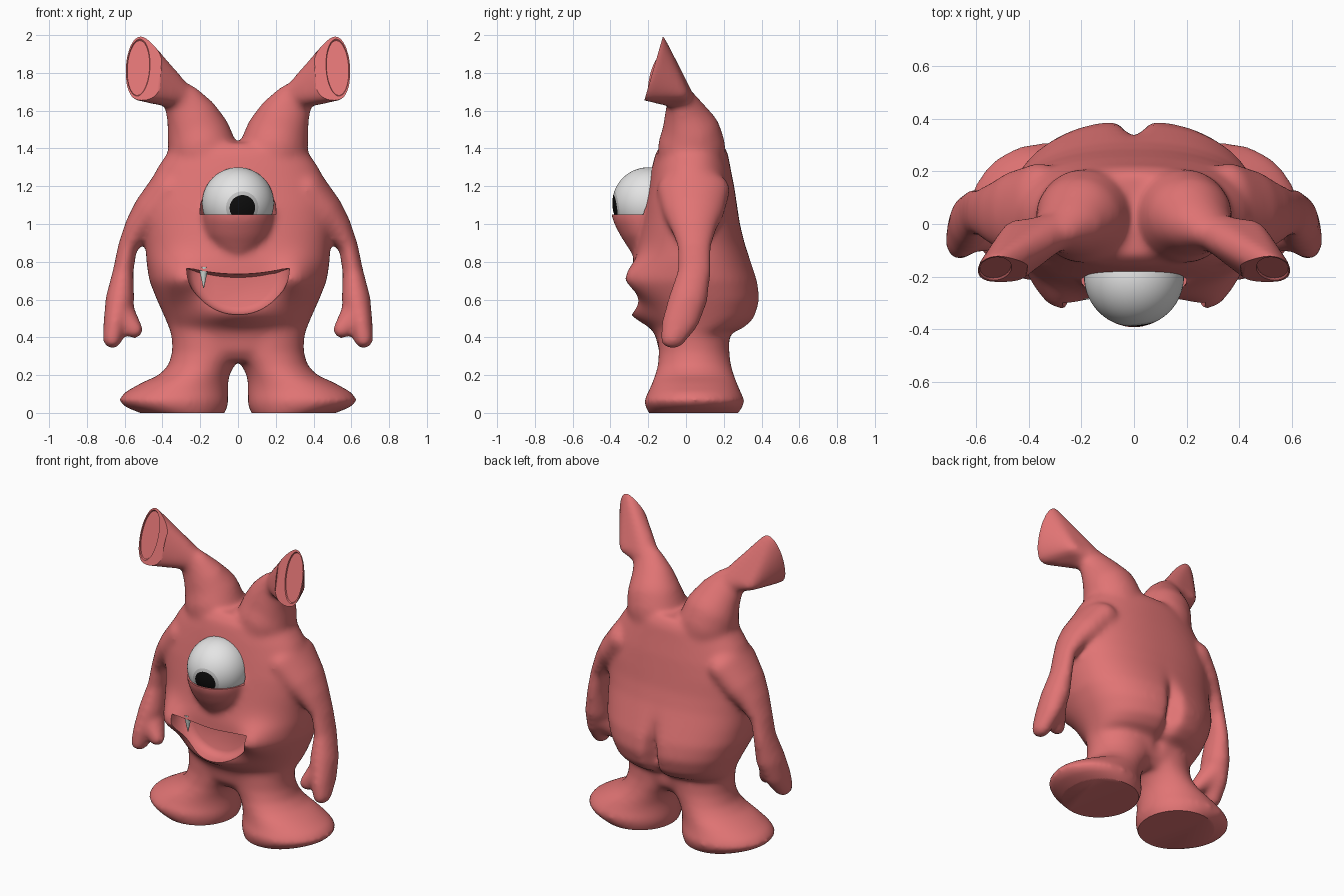
import bpy, bmesh, math
from mathutils import Matrix, Vector

if "Cube" in bpy.data.objects:
    bpy.data.objects.remove(bpy.data.objects["Cube"])


def material(name, r, g, b):
    m = bpy.data.materials.new(name)
    m.use_nodes = True
    m.diffuse_color = (r, g, b, 1)
    m.node_tree.nodes["Principled BSDF"].inputs["Base Color"].default_value = (r, g, b, 1)
    return m


PINK = material("coral skin", 0.75, 0.175, 0.175)
WHITE = material("eye white", 0.78, 0.78, 0.78)
GREY = material("iris grey", 0.55, 0.55, 0.55)
BLACK = material("pupil black", 0.004, 0.004, 0.004)
IVORY = material("tooth ivory", 0.72, 0.8, 0.76)


def make_object(name, bm, *mats):
    bmesh.ops.recalc_face_normals(bm, faces=bm.faces)
    mesh = bpy.data.meshes.new(name)
    bm.to_mesh(mesh)
    bm.free()
    for m in mats:
        mesh.materials.append(m)
    ob = bpy.data.objects.new(name, mesh)
    bpy.context.collection.objects.link(ob)
    return ob


def skin(bm, rings):
    """Closed surface through rings of points."""
    rows = [[bm.verts.new(p) for p in ring] for ring in rings]
    n = len(rows[0])
    for a, b in zip(rows, rows[1:]):
        for i in range(n):
            j = (i + 1) % n
            bm.faces.new((a[i], a[j], b[j], b[i]))
    bm.faces.new(rows[0][::-1])
    bm.faces.new(rows[-1])


def loft(bm, sections, side=1, power=2.0, n=40, sculpt=None):
    """Stack horizontal ovals given as (z, x0, x1, y0, y1)."""
    def bend(v):
        return math.copysign(abs(v) ** (2 / power), v)
    rings = []
    for z, x0, x1, y0, y1 in sections:
        ring = []
        for i in range(n):
            t = math.tau * i / n
            x = side * ((x0 + x1) / 2 + (x1 - x0) / 2 * bend(math.cos(t)))
            y = (y0 + y1) / 2 + (y1 - y0) / 2 * bend(math.sin(t))
            ring.append((x, sculpt(x, y, z) if sculpt else y, z))
        rings.append(ring)
    skin(bm, rings)


def bump(u, v):
    return math.exp(-u * u - v * v)


def torso_sculpt(x, y, z):
    """Cheeks and chin pushed out in front, a cleft pressed in behind."""
    if y < 0:
        push = 0.095 * bump((abs(x) - 0.31) / 0.11, (z - 0.71) / 0.1) + 0.08 * bump(x / 0.2, (z - 0.53) / 0.07)
        return y - push * min(1, -y / 0.1)
    return y - 0.1 * bump(x / 0.035, (z - 0.58) / 0.15) * min(1, y / 0.1)


def blob(bm, c, r):
    grow = Vector(r) + Vector((0.006, 0.006, 0.006))
    bmesh.ops.create_icosphere(bm, subdivisions=3, radius=1,
                               matrix=Matrix.Translation(c) @ Matrix.Diagonal(grow).to_4x4())


def limb(bm, side, points, steps=6):
    """Chain of blobs through (x, y, z, rx, ry)."""
    for a, b in zip(points, points[1:]):
        for k in range(steps + 1):
            x, y, z, rx, ry = Vector(a).lerp(Vector(b), k / steps)
            blob(bm, (side * x, y, z), (rx, ry, rx))


def cup_frame(side):
    """Local frame of the ear opening, z pointing out of it."""
    up = Vector((-0.01 * side, 0.05, 0.172)).normalized()
    out = Vector((1, 0, 0)).cross(up).normalized()
    across = up.cross(out)
    m = Matrix((across, up, out)).transposed().to_4x4()
    return Matrix.Translation((0.527 * side, -0.17, 1.828)) @ m


def ear_cup(side):
    """Flared cup: hull of the opening and the stalk end, as a mesh."""
    cup = bmesh.new()
    blob(cup, (0.32 * side, -0.035, 1.68), (0.085, 0.065, 0.065))
    blob(cup, (0.46 * side, -0.03, 1.69), (0.035, 0.04, 0.03))
    for i in range(40):
        t = math.tau * i / 40
        for h in (0, 0.05):
            cup.verts.new(cup_frame(side) @ Vector((0.072 * math.cos(t), 0.184 * math.sin(t), h)))
    points = [v.co.copy() for v in cup.verts]
    cup.clear()
    for p in points:
        cup.verts.new(p)
    bmesh.ops.convex_hull(cup, input=cup.verts[:])
    bmesh.ops.delete(cup, geom=[v for v in cup.verts if not v.link_faces], context="VERTS")
    mesh = bpy.data.meshes.new("ear_cup")
    cup.to_mesh(mesh)
    cup.free()
    return mesh


# Torso
bm = bmesh.new()
torso = [(0.27, 0.25, -0.1, 0.17), (0.33, 0.34, -0.145, 0.22), (0.42, 0.355, -0.16, 0.24),
         (0.45, 0.365, -0.17, 0.31), (0.5, 0.385, -0.205, 0.365), (0.6, 0.43, -0.255, 0.395),
         (0.7, 0.47, -0.285, 0.38), (0.8, 0.485, -0.28, 0.345), (0.9, 0.49, -0.26, 0.31),
         (1.0, 0.5, -0.24, 0.285), (1.1, 0.505, -0.22, 0.27), (1.2, 0.475, -0.2, 0.255),
         (1.3, 0.425, -0.18, 0.235), (1.38, 0.37, -0.16, 0.22), (1.43, 0.26, -0.12, 0.19)]
dense = [Vector(a).lerp(Vector(b), k / 4) for a, b in zip(torso, torso[1:]) for k in range(4)] + [torso[-1]]
loft(bm, [(z, -w, w, f, b) for z, w, f, b in dense], power=2.3, n=120, sculpt=torso_sculpt)

# Lower eyelid pouch
lid = [(0.83, 0.08, -0.28), (0.87, 0.14, -0.305), (0.94, 0.178, -0.35), (1.02, 0.19, -0.39), (1.09, 0.192, -0.4)]
loft(bm, [(z, -w, w, f, 0) for z, w, f in lid])

for s in (1, -1):
    # Legs with broad feet
    loft(bm, [(-0.03, 0.085, 0.42, -0.17, 0.25), (0.0, 0.07, 0.52, -0.2, 0.28),
              (0.03, 0.055, 0.595, -0.215, 0.3),
              (0.065, 0.05, 0.635, -0.226, 0.312), (0.11, 0.052, 0.6, -0.2, 0.29),
              (0.16, 0.052, 0.51, -0.18, 0.27), (0.2, 0.045, 0.42, -0.165, 0.255),
              (0.25, 0.02, 0.37, -0.15, 0.24), (0.32, -0.05, 0.35, -0.145, 0.23),
              (0.42, -0.1, 0.35, -0.15, 0.23)], s)
    # Arm, long finger and thumb
    limb(bm, s, [(0.36, 0.04, 1.18, 0.11, 0.19), (0.45, 0.04, 1.07, 0.1, 0.16),
                 (0.52, 0.04, 0.99, 0.073, 0.12),
                 (0.585, 0.045, 0.88, 0.046, 0.085), (0.608, 0.045, 0.75, 0.05, 0.085),
                 (0.625, 0.01, 0.6, 0.072, 0.1), (0.65, -0.03, 0.48, 0.058, 0.095),
                 (0.665, -0.07, 0.39, 0.046, 0.062)])
    limb(bm, s, [(0.62, -0.01, 0.53, 0.07, 0.08), (0.55, -0.06, 0.44, 0.043, 0.047)])
    # Ear stalk and cup
    limb(bm, s, [(0.17, 0.03, 1.28, 0.17, 0.17), (0.19, 0.03, 1.4, 0.175, 0.175),
                 (0.205, 0.03, 1.46, 0.165, 0.155),
                 (0.235, 0.0, 1.55, 0.135, 0.11), (0.285, -0.03, 1.64, 0.1, 0.065)])
    cup_mesh = ear_cup(s)
    bm.from_mesh(cup_mesh)
    bpy.data.meshes.remove(cup_mesh)

body = make_object("body", bm, PINK)

# Cutters: mouth, eye pocket and ear ends first, then ear hollows and ground
bm = bmesh.new()
outline = [(0.272 * math.cos(i * math.pi / 30), 0.765 - 0.245 * math.sin(i * math.pi / 30)) for i in range(31)]
for i in range(1, 16):
    x = -0.272 + 0.544 * i / 16
    outline.append((x, 0.735 + 0.035 * (x / 0.272) ** 2))
skin(bm, [[(x * k, y, 0.67 + (z - 0.67) * k) for x, z in outline]
          for y, k in ((-0.5, 1), (-0.28, 1), (-0.24, 0.97), (-0.21, 0.88), (-0.195, 0.72))])
loft(bm, [(z, -r, r, -0.205 - r, -0.205 + r) for z, r in ((1.05, 0.202), (1.1, 0.2), (1.2, 0.165), (1.28, 0.05))])
for s in (1, -1):
    bmesh.ops.create_cube(bm, size=1, matrix=cup_frame(s) @ Matrix.Translation((0, 0, 0.1))
                          @ Matrix.Diagonal((0.24, 0.5, 0.2, 1)))
first_cut = make_object("front_cutter", bm)

bm = bmesh.new()
for s in (1, -1):
    bmesh.ops.create_cone(bm, cap_ends=True, segments=40, radius1=0.85, radius2=0.92, depth=0.016,
                          matrix=cup_frame(s) @ Matrix.Diagonal((0.069, 0.178, 1, 1)))
bmesh.ops.create_cube(bm, size=1, matrix=Matrix.Translation((0, 0, -0.5)) @ Matrix.Diagonal((3, 3, 1, 1)))
second_cut = make_object("hollow_cutter", bm)

# Fuse the parts into one soft skin, then carve it
remesh = body.modifiers.new("fuse", "REMESH")
remesh.mode = "VOXEL"
remesh.voxel_size = 0.014
smooth = body.modifiers.new("soften", "SMOOTH")
smooth.factor = 0.5
smooth.iterations = 22
for cutter in (first_cut, second_cut):
    cutter.hide_render = True
    carve = body.modifiers.new("carve", "BOOLEAN")
    carve.operation = "DIFFERENCE"
    carve.solver = "EXACT"
    carve.object = cutter
graph = bpy.context.evaluated_depsgraph_get()
carved = bpy.data.meshes.new_from_object(body.evaluated_get(graph))
body.modifiers.clear()
body.data = carved
carved.materials.clear()
carved.materials.append(PINK)
for p in carved.polygons:
    p.material_index = 0
for cutter in (first_cut, second_cut):
    bpy.data.objects.remove(cutter)

# Eyeball with its pole along the gaze, coloured by angle from the pole
gaze = Vector((0.025, -0.187, -0.026)).normalized()
centre = Vector((0, -0.2, 1.11))
bm = bmesh.new()
bmesh.ops.create_uvsphere(bm, u_segments=48, v_segments=60, radius=0.19,
                          matrix=Matrix.Translation(centre) @ gaze.to_track_quat("Z", "Y").to_matrix().to_4x4())
for f in bm.faces:
    angle = math.degrees((f.calc_center_median() - centre).angle(gaze))
    f.material_index = 2 if angle < 21 else 1 if angle < 27 else 0
eye = make_object("eyeball", bm, WHITE, GREY, BLACK)

# Single fang under the upper lip
bm = bmesh.new()
bmesh.ops.create_cone(bm, cap_ends=True, segments=20, radius1=0.002, radius2=0.026, depth=0.112,
                      matrix=Matrix.Translation((-0.182, -0.262, 0.716)))
fang = make_object("fang", bm, IVORY)

bpy.ops.object.select_all(action="DESELECT")
for ob in (body, eye, fang):
    ob.select_set(True)
bpy.context.view_layer.objects.active = body
bpy.ops.object.shade_smooth_by_angle(angle=math.radians(40))
